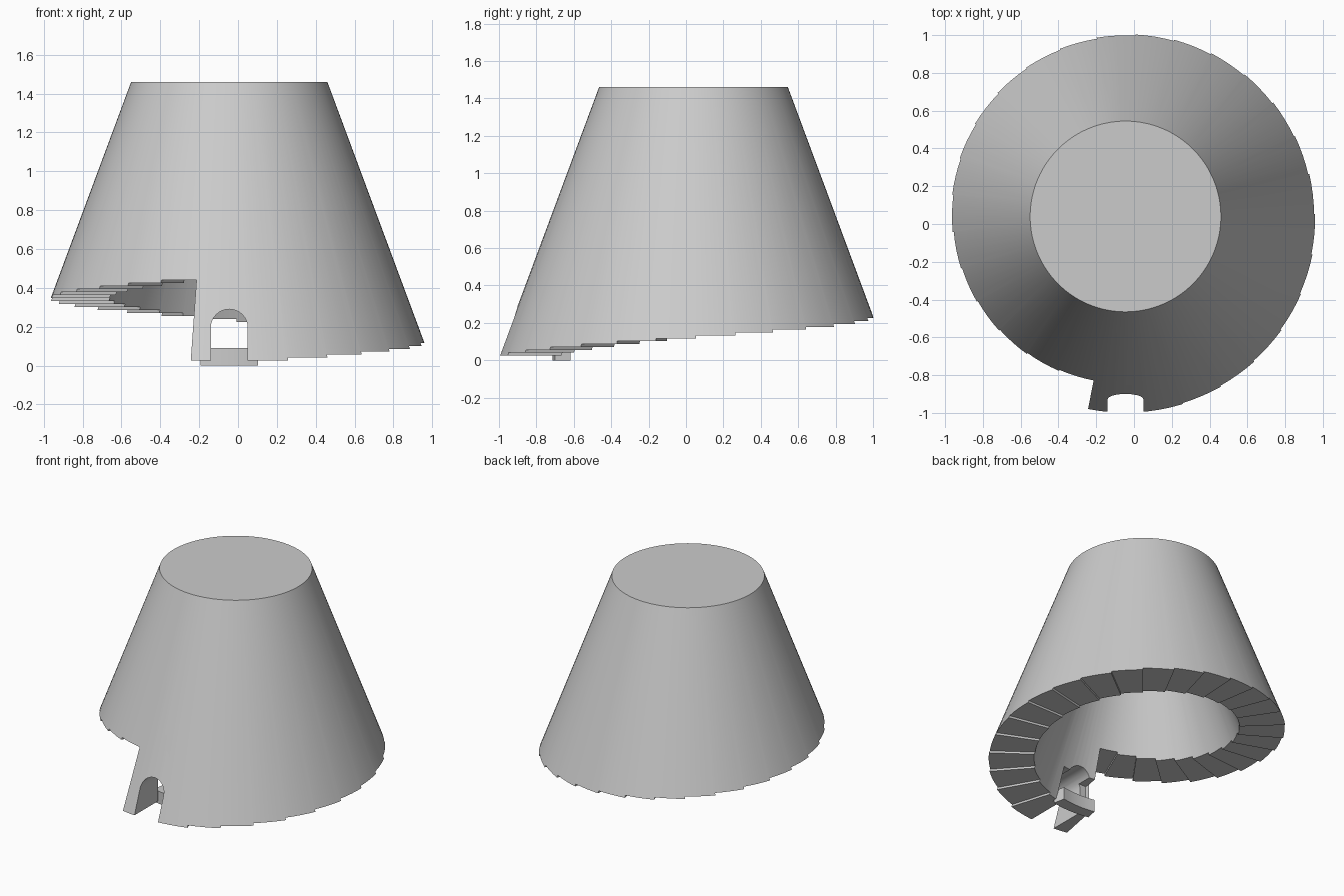
import bpy, bmesh, math

if "Cube" in bpy.data.objects:
    bpy.data.objects.remove(bpy.data.objects["Cube"])

CX, CY = -0.045, 0.04            # tower axis
TOP, CEIL = 1.46, 1.40
WALL, SLOPE, R0 = 0.30, 0.372, 1.048
START = math.radians(259)        # where the spiral rim begins and ends


def finish(name, bm, smooth=False):
    bmesh.ops.recalc_face_normals(bm, faces=bm.faces)
    me = bpy.data.meshes.new(name)
    bm.to_mesh(me)
    bm.free()
    ob = bpy.data.objects.new(name, me)
    bpy.context.collection.objects.link(ob)
    bpy.ops.object.select_all(action='DESELECT')
    bpy.context.view_layer.objects.active = ob
    ob.select_set(True)
    if smooth:
        bpy.ops.object.shade_smooth_by_angle(angle=math.radians(25))
    return ob


def extrude_profile(name, pts, y0, y1):
    """Close an x-z outline and push it from y0 to y1."""
    bm = bmesh.new()
    face = bm.faces.new([bm.verts.new((x, y0, z)) for x, z in pts])
    new = bmesh.ops.extrude_face_region(bm, geom=[face])['geom']
    bmesh.ops.translate(bm, vec=(0, y1 - y0, 0),
                        verts=[v for v in new if isinstance(v, bmesh.types.BMVert)])
    return finish(name, bm)


def cut(target, cutter):
    cutter.hide_render = True
    m = target.modifiers.new("cut", 'BOOLEAN')
    m.object, m.operation, m.solver = cutter, 'DIFFERENCE', 'EXACT'
    bpy.context.view_layer.objects.active = target
    bpy.ops.object.modifier_apply(modifier=m.name)
    bpy.data.objects.remove(cutter)


# Columns: flat doorway section, then 27 rising steps
STEPS, SUB = 27, 4
first = math.radians(28)
width = (2 * math.pi - first) / STEPS
rise = 0.415 / STEPS
angles, low = [], []
for i in range(8):
    angles.append(START + first * i / 8)
    low.append(0.025)
for k in range(STEPS):
    for j in range(SUB):
        angles.append(START + first + width * (k + j / SUB))
        low.append(0.025 + rise * (k + 1))
N = len(angles)

# Hollow cone with stepped spiral rim
bm = bmesh.new()
cache = {}


def vert(i, z, inner):
    key = (i % N, round(z, 5), inner)
    if key not in cache:
        r = R0 - SLOPE * z - (WALL if inner else 0)
        a = angles[i % N]
        cache[key] = bm.verts.new((CX + r * math.cos(a), CY + r * math.sin(a), z))
    return cache[key]


for i in range(N):
    z, before, after = low[i], low[i - 1], low[(i + 1) % N]
    for inner, top in ((False, TOP), (True, CEIL)):
        pts = [(i, z), (i + 1, z)]
        if after > z + 1e-4:
            pts.append((i + 1, after))
        pts += [(i + 1, top), (i, top)]
        if before > z + 1e-4:
            pts.append((i, before))
        bm.faces.new([vert(a, b, inner) for a, b in pts])
    bm.faces.new([vert(i, z, False), vert(i + 1, z, False),
                  vert(i + 1, z, True), vert(i, z, True)])
    if abs(before - z) > 1e-4:
        bm.faces.new([vert(i, z, False), vert(i, before, False),
                      vert(i, before, True), vert(i, z, True)])
bm.faces.new([vert(i, TOP, False) for i in range(N)])
bm.faces.new([vert(i, CEIL, True) for i in range(N)])
tower = finish("tower_shell", bm)

# Arched doorway and the wider recess behind it
W = 0.095
arch = [(CX - W, -0.2), (CX + W, -0.2)]
arch += [(CX + W * math.cos(math.pi * t / 16), 0.195 + W * math.sin(math.pi * t / 16))
         for t in range(17)]
cut(tower, extrude_profile("door_cutter", arch, -1.3, -0.45))
cut(tower, extrude_profile("recess_cutter",
                           [(CX - 0.141, -0.2), (CX + 0.141, -0.2),
                            (CX + 0.141, 0.24), (CX - 0.141, 0.24)], -0.72, -0.45))
bpy.ops.object.select_all(action='DESELECT')
tower.select_set(True)
bpy.context.view_layer.objects.active = tower
bpy.ops.object.shade_smooth_by_angle(angle=math.radians(25))

# Curved door sill
bm = bmesh.new()
half = math.radians(11.3)
ring = []
for r, sign in ((0.67, 1), (0.755, -1)):
    for t in range(9):
        a = -math.pi / 2 + sign * half * (t / 4 - 1)
        ring.append(bm.verts.new((CX + r * math.cos(a), CY + r * math.sin(a), 0)))
face = bm.faces.new(ring)
new = bmesh.ops.extrude_face_region(bm, geom=[face])['geom']
bmesh.ops.translate(bm, vec=(0, 0, 0.09),
                    verts=[v for v in new if isinstance(v, bmesh.types.BMVert)])
finish("door_sill", bm, smooth=True)
